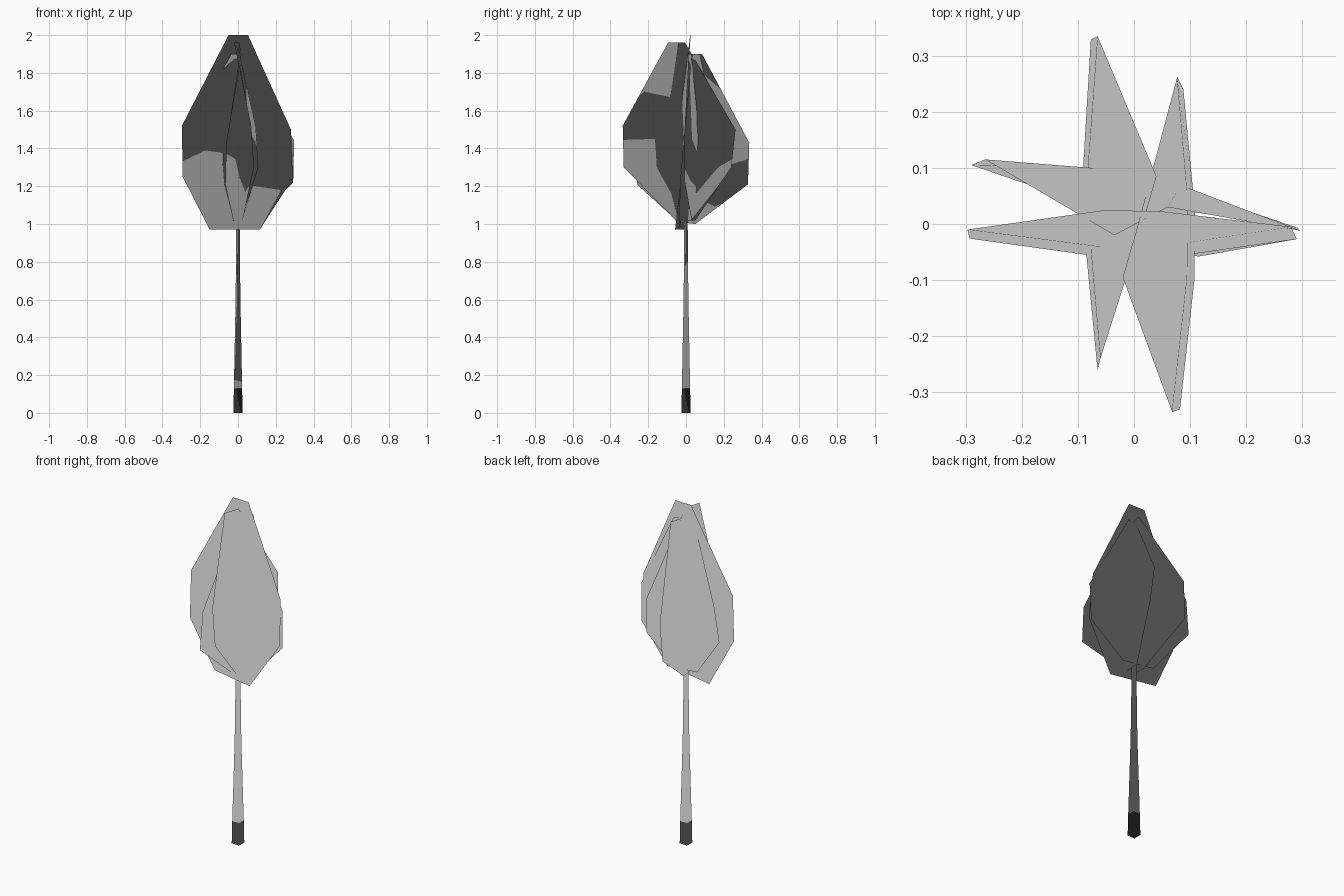
import bpy
from math import cos, sin, tau
from mathutils import Vector

cube = bpy.data.objects.get("Cube")
if cube:
    bpy.data.objects.remove(cube, do_unlink=True)


def flat_colour(name, value):
    mat = bpy.data.materials.new(name)
    mat.use_nodes = True
    colour = (value, value, value, 1)
    mat.diffuse_color = colour
    bsdf = mat.node_tree.nodes["Principled BSDF"]
    bsdf.inputs["Base Color"].default_value = colour
    bsdf.inputs["Roughness"].default_value = 0.9
    return mat


pale = flat_colour("pale_grey", 0.56)
dark = flat_colour("dark_grey", 0.06)


def add_part(name, points, faces, mat):
    mesh = bpy.data.meshes.new(name)
    mesh.from_pydata(points, [], faces)
    mesh.materials.append(mat)
    mesh.shade_smooth()
    # Foliage style shading: every normal points up
    mesh.normals_split_custom_set_from_vertices([(0, 0, 1)] * len(points))
    obj = bpy.data.objects.new(name, mesh)
    bpy.context.collection.objects.link(obj)
    return obj


def add_leaf(name, left, right, bulge):
    """Cupped leaf; each side runs bottom, lower tip, upper tip, top."""
    columns = (0, 0.4, 0.62, 1)
    points = []
    for row, (a, b) in enumerate(zip(left, right)):
        for col, t in enumerate(columns):
            point = Vector(a).lerp(Vector(b), t)
            if row in (1, 2) and col in (1, 2):
                point += Vector(bulge)
            points.append(point)
    faces = []
    for row in range(3):
        for col in range(3):
            i = row * 4 + col
            faces.append((i, i + 1, i + 5, i + 4))
    return add_part(name, points, faces, pale)


def add_stem(name, rings, mat, sides=4):
    """Tapered square stem from (height, radius) rings, closed at the bottom."""
    angles = [tau * (k + 0.5) / sides for k in range(sides)]
    points = [(r * cos(a), r * sin(a), z) for z, r in rings for a in angles]
    faces = [tuple(reversed(range(sides)))]
    for ring in range(len(rings) - 1):
        for k in range(sides):
            a, b = ring * sides + k, ring * sides + (k + 1) % sides
            faces.append((a, b, b + sides, a + sides))
    return add_part(name, points, faces, mat)


# Stem and its dark foot
add_stem("stem_foot", [(0, 0.034), (0.13, 0.031)], dark)
add_stem("stem", [(0.13, 0.031), (0.6, 0.018), (1.05, 0.012)], pale)

# Four cupped leaves around the stem
add_leaf("left_leaf",
         [(0.02, -0.045, 1.01), (0.082, -0.33, 1.3), (0.068, -0.335, 1.52), (-0.02, -0.095, 1.96)],
         [(0.02, 0.05, 1.02), (0.088, 0.24, 1.3), (0.077, 0.262, 1.5), (0.006, -0.005, 1.96)],
         (0.023, 0, 0))
add_leaf("right_leaf",
         [(-0.02, -0.04, 1.01), (-0.065, -0.26, 1.21), (-0.06, -0.24, 1.43), (0.01, -0.02, 1.9)],
         [(-0.02, 0.05, 1.0), (-0.077, 0.328, 1.21), (-0.065, 0.335, 1.43), (0.04, 0.085, 1.9)],
         (-0.018, 0, 0))
add_leaf("front_leaf",
         [(-0.15, 0, 0.97), (-0.293, -0.026, 1.25), (-0.297, -0.01, 1.52), (-0.05, 0.025, 2.0)],
         [(0.115, -0.058, 0.97), (0.29, -0.027, 1.24), (0.28, -0.005, 1.5), (0.053, 0.022, 2.0)],
         (0, -0.032, 0))
add_leaf("back_leaf",
         [(-0.1, 0.04, 1.04), (-0.29, 0.105, 1.29), (-0.265, 0.115, 1.49), (-0.035, -0.02, 1.9)],
         [(0.1, 0.03, 1.02), (0.292, -0.007, 1.22), (0.297, -0.012, 1.44), (0.06, 0.03, 1.9)],
         (0, 0.033, 0))
